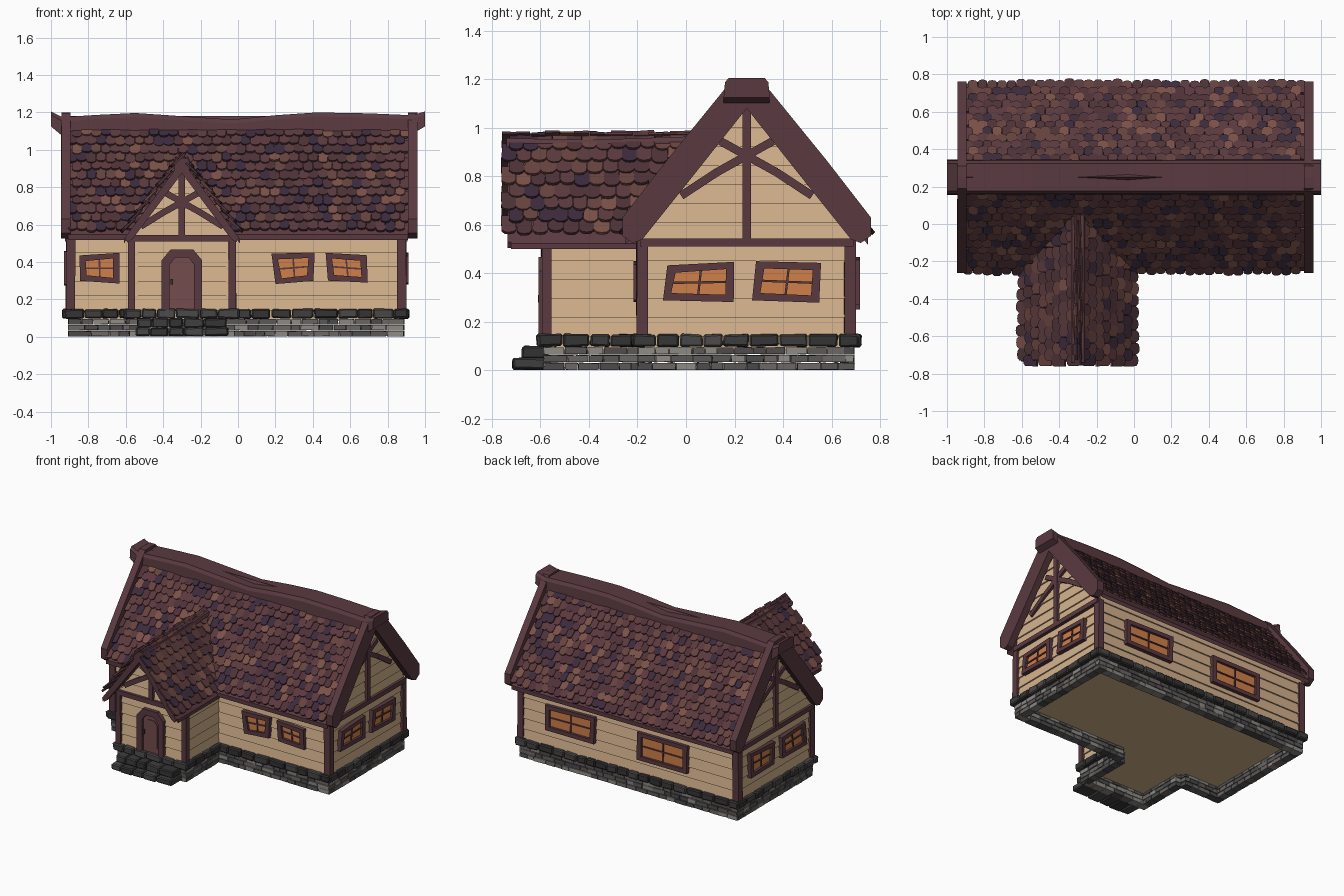
import bpy, bmesh, math, random
from mathutils import Matrix, Vector

if "Cube" in bpy.data.objects:
    bpy.data.objects.remove(bpy.data.objects["Cube"])

random.seed(4)
R = random.uniform


def mat(name, hexa):
    c = [int(hexa[i:i + 2], 16) / 255 for i in (0, 2, 4)]
    m = bpy.data.materials.new(name)
    m.diffuse_color = [((v + .055) / 1.055) ** 2.4 for v in c] + [1]
    m.use_nodes = True
    m.node_tree.nodes["Principled BSDF"].inputs["Base Color"].default_value = m.diffuse_color
    return m


TRIM, WALL, GLOW, DOOR = (mat("trim", "5a3a40"), mat("plaster_wood", "d4b28c"),
                          mat("window_glow", "cf8048"), mat("door_wood", "744c4c"))
TILES = [mat("tile_%d" % i, h) for i, h in enumerate(["5c3a3e", "4f3238", "3d2b3c", "7b5149", "67433f"])]
STONES = [mat("stone_%d" % i, h) for i, h in enumerate(["353435", "3f3e3e", "4a4949"])]
BRICKS = [mat("brick_%d" % i, h) for i, h in enumerate(["5a5857", "6b6765", "4c4a4b", "8d8a84"])]


class Part:
    """Collects solids into one mesh object."""

    def __init__(self, name):
        self.name, self.bm, self.mats = name, bmesh.new(), []

    def loft(self, rings, m):
        if m not in self.mats:
            self.mats.append(m)
        vs = [[self.bm.verts.new(p) for p in ring] for ring in rings]
        n = len(vs[0])
        faces = [vs[0], vs[-1][::-1]]
        for a, b in zip(vs, vs[1:]):
            faces += [[a[i], b[i], b[(i + 1) % n], a[(i + 1) % n]] for i in range(n)]
        for f in faces:
            self.bm.faces.new(f).material_index = self.mats.index(m)

    def prism(self, M, pts, y0, y1, m):
        self.loft([[M @ Vector((x, y, z)) for x, z in pts] for y in (y0, y1)], m)

    def bar(self, M, p, q, w, y0, y1, m):
        p, q = Vector(p), Vector(q)
        d = (q - p).normalized() * w / 2
        n = Vector((-d.y, d.x))
        self.prism(M, [p + n, q + n, q - n, p - n], y0, y1, m)

    def box(self, M, lo, hi, m, j=0):
        self.loft([[M @ Vector((x + R(-j, j), y + R(-j, j), z + R(-j, j))) for x, y in
                    ((lo[0], lo[1]), (hi[0], lo[1]), (hi[0], hi[1]), (lo[0], hi[1]))]
                   for z in (lo[2], hi[2])], m)

    def done(self, bevel=0):
        bmesh.ops.recalc_face_normals(self.bm, faces=self.bm.faces)
        me = bpy.data.meshes.new(self.name)
        self.bm.to_mesh(me)
        for m in self.mats:
            me.materials.append(m)
        ob = bpy.data.objects.new(self.name, me)
        bpy.context.collection.objects.link(ob)
        if bevel:
            b = ob.modifiers.new("bevel", 'BEVEL')
            b.width, b.segments = bevel, 1


def frame(x, y, deg):
    """Wall frame: local x runs along the wall, local -y points outward."""
    return Matrix.Translation((x, y, 0)) @ Matrix.Rotation(math.radians(deg), 4, 'Z')


I = Matrix.Identity(4)
FRONT, BACK = frame(-.01, -.18, 0), frame(-.01, .68, 180)
RIGHT, LEFT = frame(.875, .25, 90), frame(-.895, .25, -90)
WING = frame(-.3, -.57, 0)
WING_R, WING_L = frame(-.035, -.375, 90), frame(-.565, -.375, -90)

# Lapped plank walls, narrowing in the gables
def planks(name, M, half, top):
    p, z = Part(name), .14
    while z < top - .005:
        z1 = min(z + .078, top)
        a, b = half(z), half(z1)
        p.loft([[M @ Vector(v) for v in ((-a, .03, z), (a, .03, z), (a, -.013, z), (-a, -.013, z))],
                [M @ Vector(v) for v in ((-b, .03, z1), (b, .03, z1), (b, -.003, z1), (-b, -.003, z1))]], WALL)
        z = z1
    p.done()


main_gable = lambda z: min(.43, max(.01, (1.15 - z) / 1.266))
wing_gable = lambda z: min(.265, max(.01, (.9 - z) / 1.31))
planks("front_wall", FRONT, lambda z: .885, .6)
planks("back_wall", BACK, lambda z: .885, .6)
planks("right_gable_wall", RIGHT, main_gable, 1.12)
planks("left_gable_wall", LEFT, main_gable, 1.12)
planks("wing_front_wall", WING, wing_gable, .88)
planks("wing_right_wall", WING_R, lambda z: .2, .56)
planks("wing_left_wall", WING_L, lambda z: .2, .56)
p = Part("floor")
p.box(I, (-.88, -.17, .085), (.86, .66, .14), WALL)
p.box(I, (-.555, -.56, .085), (-.045, -.17, .14), WALL)
p.done()

# Stone foundation: three brick courses and a course of cap stones
def course(p, a, b, z0, z1, out, depth, lens, mats, j):
    a, b = Vector(a), Vector(b)
    d = b - a
    M = frame(a.x, a.y, math.degrees(math.atan2(d.y, d.x)))
    s, end = -out, d.length + out
    while s < end - .01:
        e = s + R(*lens)
        if end - e < lens[0] * .6:
            e = end
        p.box(M, (s + .002, -out - R(0, j * 2), z0), (e - .002, depth, z1), random.choice(mats), j)
        s = e


OUT = [(-.9, -.19), (-.575, -.19), (-.575, -.58), (-.025, -.58), (-.025, -.19), (.88, -.19), (.88, .685), (-.9, .685)]
bricks, caps = Part("foundation_bricks"), Part("foundation_cap_stones")
for a, b in zip(OUT, OUT[1:] + OUT[:1]):
    for r in range(3):
        course(bricks, a, b, r * .032 + .003, r * .032 + .031, .006, .05, (.05, .1), BRICKS, .0015)
    course(caps, a, b, .099, .149, .03, .05, (.07, .13), STONES, .004)
bricks.done()
caps.done(.007)
p = Part("entrance_steps")
course(p, (-.55, -.71), (-.05, -.71), .004, .05, 0, .13, (.07, .12), STONES, .004)
course(p, (-.54, -.67), (-.06, -.67), .05, .1, 0, .1, (.07, .12), STONES, .004)
p.done(.007)

# Corner posts and timber framing of the gables
p = Part("corner_posts")
for x, y in ((-.895, -.18), (.875, -.18), (.875, .675), (-.895, .675), (-.57, -.575), (-.03, -.575)):
    w = .024 if y > -.5 else .02
    p.box(I, (x - w, y - w, .14), (x + w, y + w, .54), TRIM, .003)
p.done()


def timbers(name, M, half, apex, cross, foot):
    p = Part(name)
    p.bar(M, (-half, .527), (half, .527), .034, -.03, 0, TRIM)
    p.bar(M, (0, .53), (0, apex), .034, -.028, 0, TRIM)
    for s in (-1, 1):
        mid = (s * foot[0] * .45, (foot[1] + cross) / 2 + .02)
        p.bar(M, (s * foot[0], foot[1]), mid, .034, -.025, 0, TRIM)
        p.bar(M, mid, (-s * foot[0] * .4, cross + .07), .034, -.024, 0, TRIM)
    p.done()


timbers("right_gable_timbers", RIGHT, .44, 1.08, .875, (.27, .72))
timbers("left_gable_timbers", LEFT, .44, 1.08, .875, (.27, .72))
timbers("wing_gable_timbers", WING, .28, .88, .70, (.22, .59))

# Crooked windows
def window(name, M, cx, cz, w, h):
    p = Part(name)
    sg = ((-1, -1), (1, -1), (1, 1), (-1, 1))
    o = [Vector((cx + a * w / 2 + R(-.012, .012), cz + b * h / 2 + R(-.012, .012))) for a, b in sg]
    i = [v - Vector((a * .034, b * .03)) for v, (a, b) in zip(o, sg)]
    for k in range(4):
        n = (k + 1) % 4
        p.prism(M, [o[k], o[n], i[n], i[k]], -.036, 0, TRIM)
    p.prism(M, i, -.018, 0, GLOW)
    for k in (0, 1):
        p.bar(M, (i[k] + i[k + 1]) / 2, (i[k + 2] + i[(k + 3) % 4]) / 2, .009, -.025, -.01, TRIM)
    p.done()


for k, x in enumerate((-.74, .30, .59)):
    window("front_window_%d" % k, FRONT, x + .01, .365, .22, .15)
for side, M, s in (("right", RIGHT, 1), ("left", LEFT, -1)):
    window(side + "_window_0", M, s * -.195, .365, .28, .16)
    window(side + "_window_1", M, s * .17, .365, .28, .17)
for k, x in enumerate((.45, -.30)):
    window("back_window_%d" % k, BACK, -x - .01, .36, .40, .2)

# Arched door
p = Part("door")
o = [(-.108, .145), (-.108, .41), (-.06, .468), (.06, .468), (.108, .41), (.108, .145)]
i = [(-.066, .145), (-.066, .385), (-.035, .425), (.035, .425), (.066, .385), (.066, .145)]
for k in range(5):
    p.prism(WING, [o[k], o[k + 1], i[k + 1], i[k]], -.038, 0, TRIM)
p.prism(WING, i, -.02, 0, DOOR)
p.prism(WING, [(x * .75, .19 + (z - .145) * .72) for x, z in i], -.026, 0, DOOR)
p.box(WING, (-.06, -.04, .28), (-.048, -.015, .31), STONES[0])
p.done()

# Roof decks and barge boards, each gable half mirrored
MAIN = frame(0, .25, 90)
decks, barges = Part("roof_decks"), Part("barge_boards")
for s in (-1, 1):
    deck = [(0, 1.18), (.5, .547), (.5, .517), (0, 1.15)]
    decks.prism(MAIN, [(s * x, z) for x, z in deck], -.91, .91, TRIM)
    deck = [(0, .93), (.31, .524), (.31, .5), (0, .9)]
    decks.prism(WING, [(s * x, z) for x, z in deck], -.15, .38, TRIM)
    board = [(0, 1.2), (.06, 1.197), (.33, .865), (.512, .63), (.512, .555), (.47, .525), (.43, .54), (.25, .765), (0, 1.08)]
    for y in (-.96, .895):
        barges.prism(MAIN, [(s * x, z) for x, z in board], y, y + .05, TRIM)
    board = [(0, .945), (.305, .53), (.29, .505), (.262, .525), (0, .875)]
    barges.prism(WING, [(s * x, z) for x, z in board], -.165, -.135, TRIM)
decks.done()
barges.done()

# Rounded roof tiles, overlapping row by row up the slope
def tiles(name, x, y, z, deg, slope, rows, step, width, span):
    p, a = Part(name), math.atan(slope)
    M = Matrix.Translation((0, 0, z)) @ frame(x, y, deg) @ Matrix.Rotation(a - math.pi / 2, 4, 'X')
    for r in range(rows):
        lo, hi = span(z + r * step * math.sin(a))
        n = max(1, round((hi - lo) / width))
        w = (hi - lo) / n
        for k in range(n):
            u = lo + (k + .5 + (.25 if r % 2 else -.25)) * w
            h, L = w * R(.47, .52), step * 1.6
            T = M @ Matrix.Translation((u, -.016 - R(0, .006), r * step + R(-.008, .008))) \
                @ Matrix.Rotation(-.15, 4, 'X') @ Matrix.Rotation(R(-.04, .04), 4, 'Y')
            p.prism(T, [(-h, L), (-h, w * .28), (-h * .6, w * .06), (0, 0), (h * .6, w * .06), (h, w * .28), (h, L)],
                    -.011, .002, random.choices(TILES, (5, 4, 2, 1, 2))[0])
    p.done()


tiles("front_roof_tiles", 0, -.25, .555, 0, 1.266, 12, .058, .051, lambda z: (-.9, .905))
tiles("back_roof_tiles", 0, .75, .555, 180, 1.266, 12, .058, .051, lambda z: (-.905, .9))
valley = lambda z: .25 - (1.2 - z) / 1.266 + .03
tiles("wing_right_tiles", .005, 0, .55, 90, 1.31, 8, .062, .062, lambda z: (-.745, valley(z)))
tiles("wing_left_tiles", -.605, 0, .55, -90, 1.31, 8, .062, .062, lambda z: (-valley(z), .745))

# Sagging ridge beam and the wing ridge
p = Part("main_ridge_beam")
sec = [(-.1, -.1), (-.094, -.022), (-.078, 0), (.078, 0), (.094, -.022), (.1, -.1)]
path = [(-1, 1.205), (-.94, 1.175), (-.75, 1.187), (-.55, 1.197), (-.3, 1.18), (-.03, 1.162), (.2, 1.185),
        (.42, 1.2), (.7, 1.195), (.93, 1.185), (1, 1.205)]
p.loft([[(x, .25 + y * .95, z + dz * (.8 if abs(x) == 1 else 1)) for y, dz in sec] for x, z in path], TRIM)
p.done()
p = Part("wing_ridge_beam")
p.loft([[(-.3 + y * .42, yy, z + dz * .75) for y, dz in sec] for yy, z in ((-.74, .957), (-.4, .95), (.05, .965))], TRIM)
p.done()
